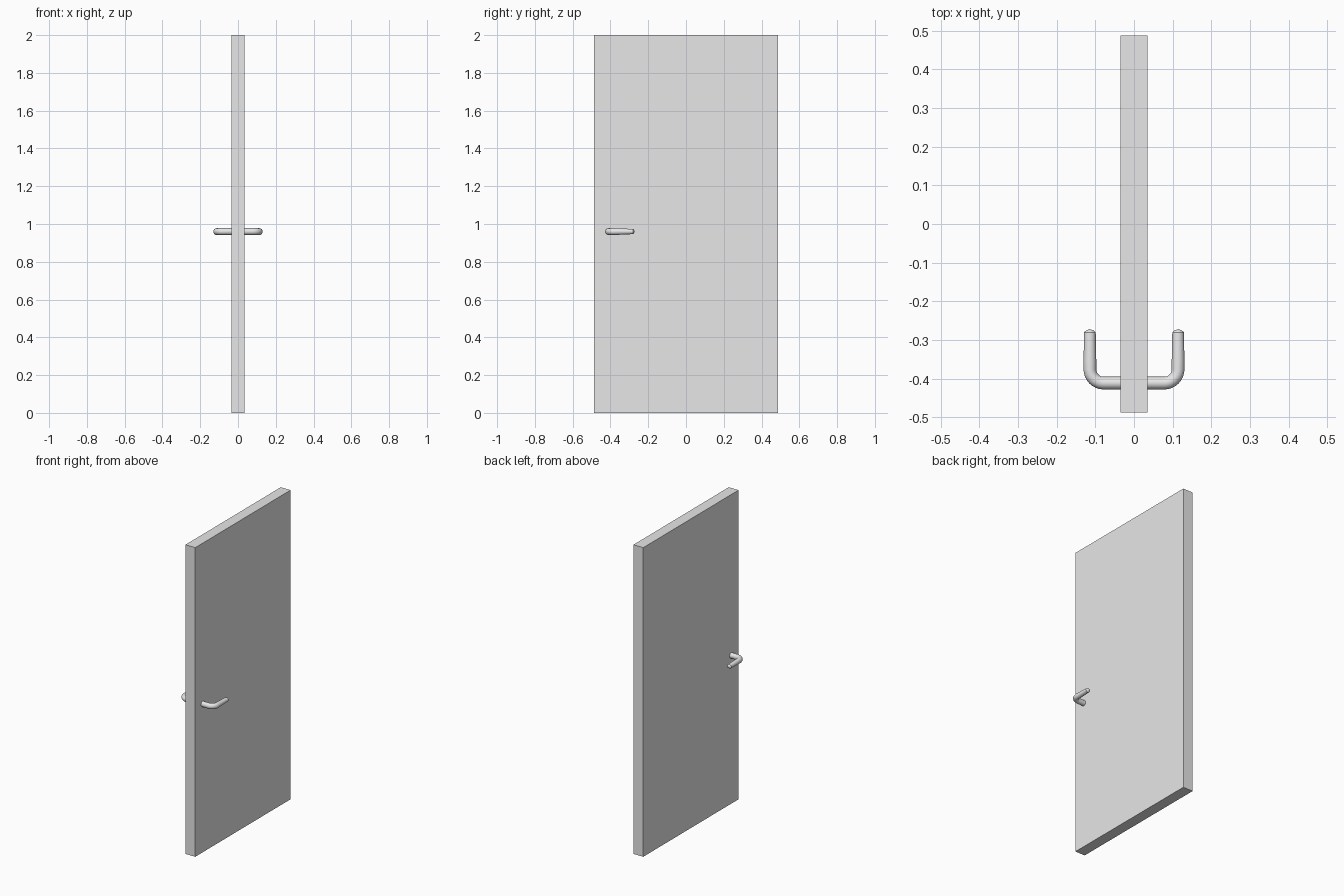
import bpy, bmesh
from math import sin, cos, pi
from mathutils import Vector

cube = bpy.data.objects.get("Cube")
if cube:
    bpy.data.objects.remove(cube, do_unlink=True)


def make_material(name, color):
    mat = bpy.data.materials.new(name)
    mat.use_nodes = True
    mat.diffuse_color = color
    mat.node_tree.nodes["Principled BSDF"].inputs["Base Color"].default_value = color
    return mat


def add_object(name, bm, mat):
    bmesh.ops.recalc_face_normals(bm, faces=bm.faces)
    mesh = bpy.data.meshes.new(name)
    bm.to_mesh(mesh)
    bm.free()
    mesh.materials.append(mat)
    obj = bpy.data.objects.new(name, mesh)
    bpy.context.collection.objects.link(obj)
    return obj


grey = make_material("light grey", (0.8, 0.8, 0.8, 1))

# Door leaf
WIDTH, DEPTH, HEIGHT = 0.07, 0.974, 2.0
bm = bmesh.new()
bmesh.ops.create_cube(bm, size=1)
bmesh.ops.scale(bm, vec=(WIDTH, DEPTH, HEIGHT), verts=bm.verts)
bmesh.ops.translate(bm, vec=(0, 0, HEIGHT / 2), verts=bm.verts)
add_object("door_leaf", bm, grey)

# Lever handle: stations of (x, y, direction angle, half width, half height)
SIDES, BEND = 24, 0.036
ARM_X, ROOT_Y, TIP_Y, Z = 0.114, -0.4115, -0.28, 0.96
stations = [(0.02, ROOT_Y, 0, 0.0165, 0.0175)]
for i in range(9):
    a = pi / 2 * i / 8
    stations.append((ARM_X - BEND + BEND * sin(a), ROOT_Y + BEND - BEND * cos(a),
                     a, 0.0165, 0.0175))
stations.append((ARM_X, -0.355, pi / 2, 0.0165, 0.017))
stations.append((ARM_X, TIP_Y, pi / 2, 0.015, 0.0135))
stations.append((ARM_X, TIP_Y + 0.005, pi / 2, 0.0095, 0.0085))

bm = bmesh.new()
rings = []
for x, y, angle, half_w, half_h in stations:
    side = Vector((sin(angle), -cos(angle), 0))
    ring = []
    for k in range(SIDES):
        t = 2 * pi * k / SIDES
        ring.append(bm.verts.new(Vector((x, y, Z)) + side * half_w * cos(t)
                                 + Vector((0, 0, half_h * sin(t)))))
    rings.append(ring)
for lower, upper in zip(rings, rings[1:]):
    for k in range(SIDES):
        n = (k + 1) % SIDES
        bm.faces.new((lower[k], lower[n], upper[n], upper[k]))
bm.faces.new(rings[0])

# Shallow domed tip
tip = bm.verts.new((ARM_X, TIP_Y + 0.008, Z))
for k in range(SIDES):
    bm.faces.new((rings[-1][k], rings[-1][(k + 1) % SIDES], tip))
handle = add_object("lever_handles", bm, grey)

# Matching handle on the other side of the leaf
mirror = handle.modifiers.new("Mirror", "MIRROR")
mirror.use_axis = (True, False, False)
mirror.use_mirror_merge = False

bpy.ops.object.select_all(action="DESELECT")
handle.select_set(True)
bpy.context.view_layer.objects.active = handle
bpy.ops.object.shade_smooth_by_angle(angle=pi / 6)
